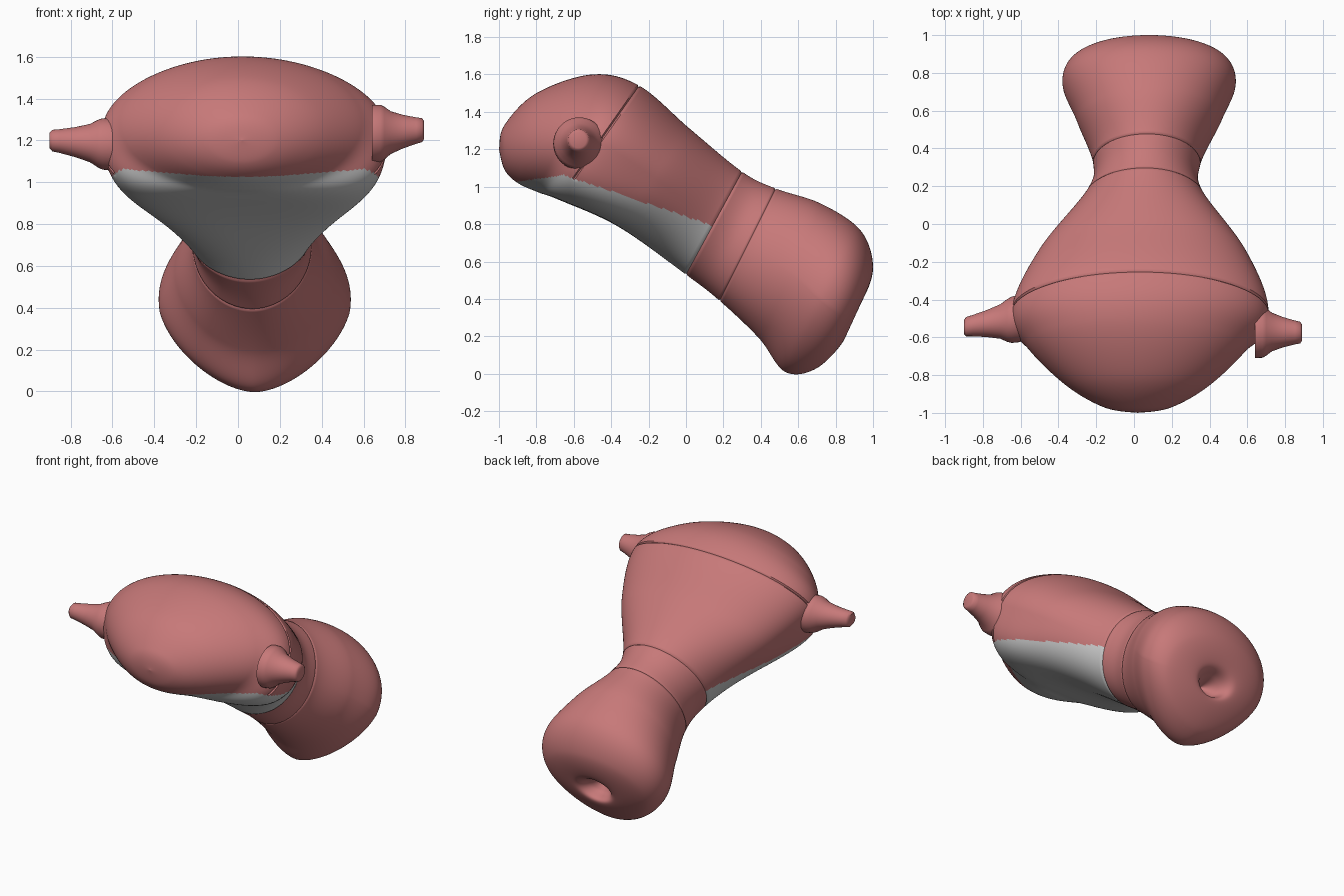
import bpy, bmesh, math
from mathutils import Vector

if "Cube" in bpy.data.objects:
    bpy.data.objects.remove(bpy.data.objects["Cube"])

N, STEPS = 180, 16

red = bpy.data.materials.new("red")
red.diffuse_color = (0.57, 0.19, 0.19, 1)
red.use_nodes = True
red.node_tree.nodes["Principled BSDF"].inputs["Base Color"].default_value = red.diffuse_color

# Body stations: top (y, z), bottom (y, z), half width
S = [
    (-1.00, 1.20, -1.00, 1.20, 0.00),
    (-0.97, 1.33, -0.97, 1.09, 0.18),
    (-0.80, 1.50, -0.90, 1.02, 0.38),
    (-0.50, 1.60, -0.79, 0.97, 0.58),
    (-0.25, 1.54, -0.68, 0.93, 0.68),
    (0.02, 1.31, -0.36, 0.785, 0.555),
    (0.30, 1.08, 0.00, 0.53, 0.31),
    (0.48, 0.99, 0.18, 0.39, 0.285),
    (0.72, 0.91, 0.39, 0.19, 0.385),
    (0.93, 0.77, 0.53, 0.01, 0.455),
    (1.00, 0.58, 0.70, 0.03, 0.375),
    (0.95, 0.41, 0.85, 0.19, 0.16),
    (0.86, 0.36, 0.79, 0.25, 0.075),
    (0.74, 0.33, 0.74, 0.33, 0.00),
]
HEAD, WAIST, HIP, END = 4, 6, 7, len(S) - 1


def bump(t, mid, width):
    return math.exp(-((t - mid) / width) ** 2)


def grey_line(y):
    """Height below which the underside is the grey belly."""
    return min(1.02 + 0.14 * (y + 0.95), 0.84 - 0.34 * y)


def station(t):
    """Catmull-Rom interpolation between stations."""
    i = min(int(t), END - 1)
    u = t - i
    p = [S[max(0, min(END, i + k))] for k in (-1, 0, 1, 2)]
    return [0.5 * (2 * b + (c - a) * u + (2 * a - 5 * b + 4 * c - d) * u * u
                   + (3 * b - a - 3 * c + d) * u ** 3) for a, b, c, d in zip(*p)]


def ring(t):
    yt, zt, yb, zb, hw = station(t)
    cx = 0.02 + 0.06 * min(1, max(0, (t - 3) / 5))
    # fuller underside at the chest, more pointed at the abdomen
    lower = 2 / (2 + 1.8 * bump(t, 4.5, 0.7) - 0.3 * bump(t, 9, 1.3))
    egg = 0.15 * bump(t, 9.4, 1.3)            # abdomen wider above
    seam = min(abs(t - s) for s in (HEAD, WAIST, HIP)) < 0.01
    out = []
    for k in range(N):
        a = 2 * math.pi * k / N
        c, s = math.cos(a), math.sin(a)
        e = lower if s < 0 else 1
        px = math.copysign(abs(c) ** e, c) * (1 + egg * s)
        pz = math.copysign(abs(s) ** e, s)

        def at(f):
            v = 0.5 + 0.5 * pz * f
            return (cx + hw * px * f, yb + (yt - yb) * v, zb + (zt - zb) * v)
        co = at(1)
        # shallow groove at the seams, left out of the belly
        if seam and (t > HEAD + 1 or co[2] > grey_line(co[1])):
            co = at(0.98)
        out.append(co)
    return out


def skin(name, rings, mat, keep=lambda c: True):
    """Join rings of points into a smooth surface."""
    bm = bmesh.new()
    vs = [[bm.verts.new(c) for c in r] for r in rings]
    for a, b in zip(vs, vs[1:]):
        n = len(a)
        for k in range(n):
            q = (a[k], a[(k + 1) % n], b[(k + 1) % n], b[k])
            if keep(sum((v.co for v in q), Vector()) / 4):
                bm.faces.new(q)
    bmesh.ops.remove_doubles(bm, verts=bm.verts, dist=0.0005)
    bmesh.ops.delete(bm, geom=[v for v in bm.verts if not v.link_faces], context='VERTS')
    bmesh.ops.recalc_face_normals(bm, faces=bm.faces)
    me = bpy.data.meshes.new(name)
    bm.to_mesh(me)
    bm.free()
    ob = bpy.data.objects.new(name, me)
    bpy.context.collection.objects.link(ob)
    if mat:
        me.materials.append(mat)
    bpy.ops.object.select_all(action='DESELECT')
    ob.select_set(True)
    bpy.context.view_layer.objects.active = ob
    bpy.ops.object.shade_smooth_by_angle(angle=math.radians(50))


def body(name, t0, t1, mat, keep=lambda c: True):
    ts = [t0 + i / STEPS for i in range((t1 - t0) * STEPS + 1)]
    ts += [t0 + 0.03, t1 - 0.03]  # keep the seam grooves narrow
    skin(name, [ring(t) for t in sorted(ts)], mat, keep)


def upper(c):
    return c.z > grey_line(c.y)


# Torso shells, belly, waist band and abdomen with its rear dimple
body("head_shell", 0, HEAD, red, upper)
body("back_shell", HEAD, WAIST, red, upper)
body("belly", 0, WAIST, None, lambda c: not upper(c))
body("waist_band", WAIST, HIP, red)
body("abdomen", HIP, END, red)

# Side stubs: collar, taper and blunt tip (fraction along, fraction of radius)
TAPER = [(0, 1), (0.16, 0.98), (0.24, 0.9), (0.36, 0.73), (0.6, 0.57),
         (0.85, 0.45), (0.96, 0.41), (1, 0.3), (0.98, 0)]


def stub(name, base, tip, radius):
    base, tip = Vector(base), Vector(tip)
    rings = []
    for u, f in TAPER:
        c = base.lerp(tip, u)
        angles = [2 * math.pi * k / 40 for k in range(40)]
        rings.append([c + Vector((0, math.cos(a), math.sin(a))) * radius * f for a in angles])
    skin(name, rings, red)


stub("left_stub", (-0.60, -0.50, 1.18), (-0.90, -0.545, 1.20), 0.125)
stub("right_stub", (0.64, -0.57, 1.23), (0.89, -0.575, 1.25), 0.14)
